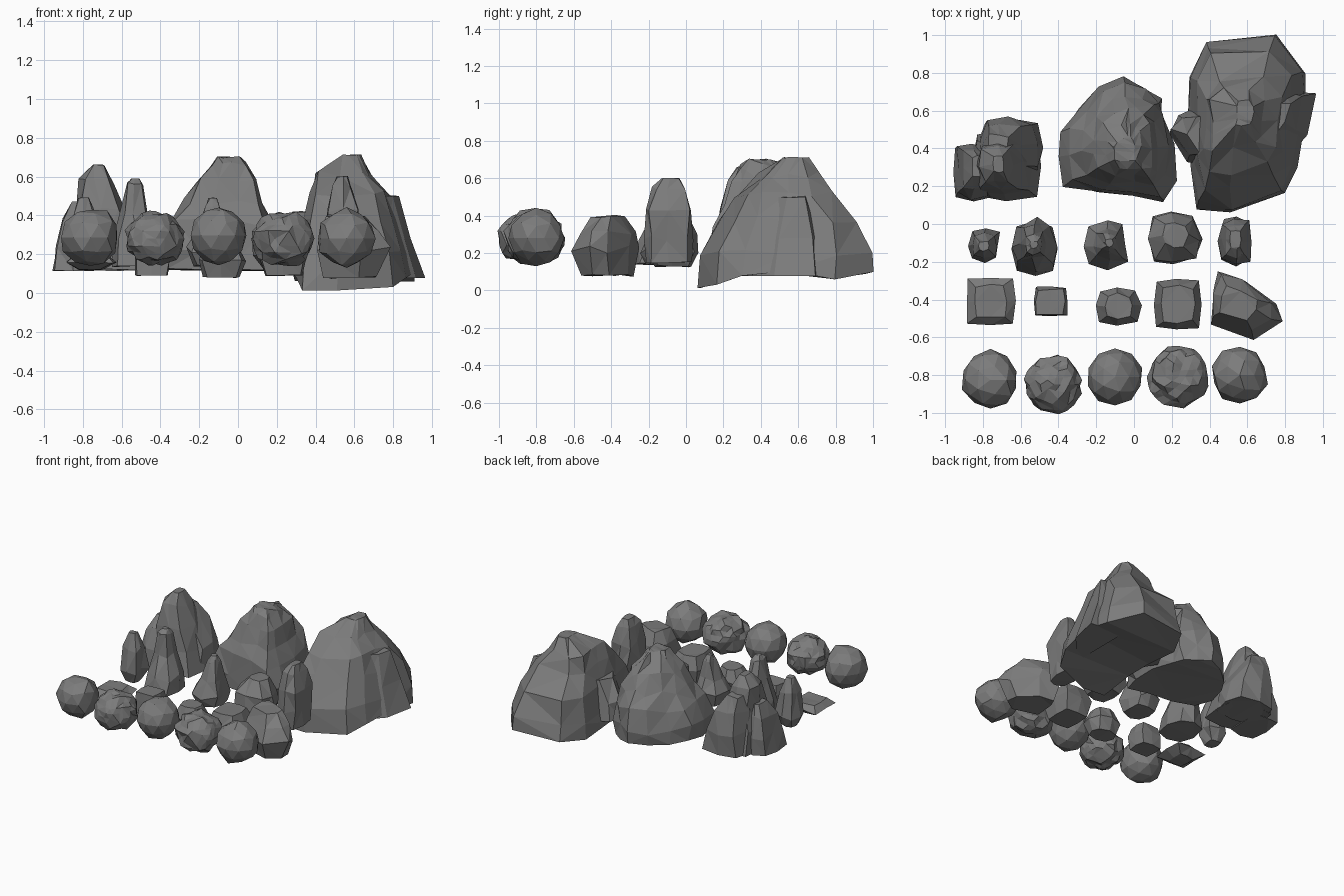
import bpy, bmesh, math, random
from mathutils import Vector, noise

random.seed(11)
stone = bpy.data.materials.new("dark_stone")
stone.diffuse_color = (0.2, 0.2, 0.2, 1)


def normalise(pts):
    xs, ys = zip(*pts)
    return [((x - min(xs)) / (max(xs) - min(xs)), (y - min(ys)) / (max(ys) - min(ys)))
            for x, y in pts]


def outline(n, power, jit, turn=0.0):
    # rounded-square footprint, normalised to 0..1
    pts = []
    for i in range(n):
        a = 2 * math.pi * i / n + turn
        c, s = math.cos(a), math.sin(a)
        r = (abs(c) ** power + abs(s) ** power) ** (-1 / power)
        r *= 1 - random.uniform(0, jit)
        pts.append((r * c, r * s))
    return normalise(pts)


def stack(bm, rings, foot, base=None, jit=0.018):
    # loft the footprint through rings of (z, x0, x1, y0, y1); base(y) shapes the underside
    loops = []
    for k, (z, x0, x1, y0, y1) in enumerate(rings):
        last = k == len(rings) - 1
        j = min(jit, 0.09 * (x1 - x0)) * (0.3 if k == 0 else 1)
        loop = []
        for u, v in foot:
            x, y = x0 + u * (x1 - x0), y0 + v * (y1 - y0)
            zz = base(y) if base and k == 0 else z
            loop.append(bm.verts.new((x + random.uniform(-j, j), y + random.uniform(-j, j),
                                      zz + random.uniform(-j, j) * (0.5 if last else 1.3))))
        loops.append(loop)
    n = len(foot)
    faces = []
    for a, b in zip(loops, loops[1:]):
        for i in range(n):
            faces.append(bm.faces.new((a[i], a[(i + 1) % n], b[(i + 1) % n], b[i])))
    faces += [bm.faces.new(loops[0][::-1]), bm.faces.new(loops[-1])]
    bmesh.ops.triangulate(bm, faces=faces)


def finish(name, bm):
    bmesh.ops.recalc_face_normals(bm, faces=bm.faces)
    me = bpy.data.meshes.new(name)
    bm.to_mesh(me)
    bm.free()
    me.materials.append(stone)
    bpy.context.collection.objects.link(bpy.data.objects.new(name, me))


def rock(name, *lobes):
    # each lobe is (rings, footprint[, base])
    bm = bmesh.new()
    for lobe in lobes:
        stack(bm, *lobe)
    finish(name, bm)


def boulder(name, centre, size, rough, fine):
    # chipped round boulder
    bm = bmesh.new()
    bmesh.ops.create_icosphere(bm, subdivisions=3 if fine else 2, radius=1)
    off = Vector((random.random() * 20, random.random() * 20, 3))
    for v in bm.verts:
        d = noise.noise(v.co * 2.6 + off)
        v.co *= 1.0 + rough * d
        v.co = Vector([centre[i] + v.co[i] * size[i] for i in range(3)])
    bmesh.ops.dissolve_limit(bm, angle_limit=math.radians(13), verts=bm.verts, edges=bm.edges)
    bmesh.ops.triangulate(bm, faces=bm.faces)
    finish(name, bm)


# large domed rock
dome = normalise([(-.37, .22), (-.2, .17), (0, .15), (.16, .12), (.2, .24), (.2, .42), (.15, .6),
                  (.13, .68), (.05, .74), (-.05, .78), (-.18, .72), (-.3, .62), (-.38, .5), (-.41, .37)])
rock("domed_rock", ([(.12, -.40, .19, .12, .77), (.22, -.41, .21, .11, .78), (.36, -.35, .18, .15, .74),
                     (.47, -.28, .14, .19, .69), (.58, -.22, .09, .23, .63), (.66, -.16, .04, .28, .55),
                     (.70, -.11, .01, .33, .46)], dome))

# large cliff rock with a slab on the right and a shoulder on the left
cliff = normalise([(.32, .08), (.5, .06), (.8, .16), (.86, .3), (.91, .55), (.91, .8), (.75, 1.0),
                   (.38, .96), (.28, .78), (.27, .5), (.29, .3)])
slab = normalise([(.78, .3), (.86, .36), (.93, .47), (.96, .69), (.87, .7), (.78, .68)])
shoulder = normalise([(.19, .48), (.28, .33), (.5, .3), (.5, .6), (.3, .6), (.24, .57)])


def underside(y):
    # lip at the front, arched middle
    return 0.01 + .09 * min(1, max(0, (y - .12) / .25)) - .04 * max(0, 1 - abs(y - .8) / .18)


rock("cliff_rock",
     ([(.05, .28, .91, .06, 1.0), (.2, .29, .88, .09, .98), (.38, .33, .83, .18, .93),
       (.51, .37, .77, .27, .79), (.62, .41, .69, .39, .72), (.71, .54, .63, .52, .65)],
      cliff, underside),
     ([(.08, .70, .96, .30, .70), (.3, .70, .90, .36, .69), (.50, .70, .83, .44, .65)], slab),
     ([(.13, .19, .5, .3, .6), (.28, .21, .5, .32, .6), (.42, .28, .5, .35, .58)], shoulder))

# twin-peaked rock: tall front tower, lower back and a side lobe
rock("twin_peak_rock",
     ([(.12, -.86, -.49, .12, .50), (.28, -.84, -.52, .15, .48), (.42, -.83, -.60, .18, .45),
       (.58, -.81, -.65, .22, .41), (.66, -.75, -.69, .27, .36)], outline(8, 4, .06)),
     ([(.12, -.83, -.48, .25, .56), (.28, -.81, -.50, .27, .56), (.44, -.80, -.60, .3, .53),
       (.54, -.78, -.66, .33, .48)], outline(8, 4, .06)),
     ([(.12, -.96, -.74, .12, .42), (.25, -.94, -.77, .14, .42), (.38, -.91, -.78, .18, .40),
       (.47, -.86, -.80, .25, .36)], outline(8, 5, .04)))

# row of upright standing stones
stones = {
    "slim_stone": [(.13, -.84, -.75, -.17, -.06), (.22, -.87, -.71, -.2, -.03),
                   (.38, -.86, -.73, -.18, -.05), (.49, -.82, -.77, -.14, -.09)],
    "flared_stone": [(.14, -.65, -.40, -.28, .02), (.26, -.63, -.42, -.24, .02),
                     (.41, -.6, -.46, -.19, -.01), (.56, -.58, -.49, -.16, -.05),
                     (.59, -.55, -.51, -.13, -.09)],
    "stepped_stone": [(.14, -.23, -.05, -.21, -.01), (.22, -.25, -.03, -.23, .01),
                      (.32, -.22, -.06, -.19, -.02), (.45, -.17, -.09, -.14, -.05),
                      (.49, -.15, -.11, -.12, -.08)],
    "stout_stone": [(.13, .13, .31, -.17, .03), (.21, .08, .35, -.21, .07),
                    (.30, .09, .34, -.20, .06), (.40, .16, .28, -.12, .0)],
    "tall_stone": [(.15, .46, .61, -.21, .03), (.28, .45, .62, -.22, .04),
                   (.42, .46, .62, -.21, .03), (.55, .48, .59, -.18, -.0),
                   (.60, .51, .57, -.13, -.03)],
}
for name, rings in stones.items():
    rock(name, (rings, outline(8, 3.5, .08)))

# row of low block stones
blocks = {
    "flat_slab": [(.12, -.82, -.70, -.48, -.34), (.16, -.89, -.63, -.54, -.28),
                  (.20, -.84, -.68, -.50, -.32)],
    "small_block": [(.09, -.53, -.36, -.49, -.33), (.19, -.53, -.35, -.49, -.33),
                    (.25, -.52, -.37, -.48, -.34)],
    "oval_block": [(.08, -.18, .01, -.51, -.36), (.17, -.21, .04, -.54, -.33),
                   (.26, -.16, -.01, -.50, -.37)],
    "square_block": [(.09, .14, .33, -.54, -.32), (.2, .11, .35, -.56, -.29),
                     (.3, .15, .32, -.52, -.33)],
}
for name, rings in blocks.items():
    rock(name, (rings, outline(8, 2.6 if "oval" in name else 7, .04), None, .008))
wedge = normalise([(.40, -.52), (.65, -.60), (.77, -.52), (.77, -.42), (.6, -.29), (.45, -.25), (.41, -.35)])
rock("wedge_block", ([(.08, .44, .71, -.56, -.28), (.22, .40, .77, -.60, -.25),
                      (.32, .42, .73, -.57, -.27), (.40, .46, .65, -.51, -.33)], wedge))

# front row of round boulders
for i, (x, y, z, rx, ry, rz, rough, fine) in enumerate([
        (-.76, -.825, .285, .15, .155, .15, .14, False), (-.425, -.85, .28, .15, .15, .14, .2, True),
        (-.10, -.81, .295, .145, .15, .15, .1, False), (.235, -.81, .28, .16, .155, .14, .2, True),
        (.56, -.80, .28, .15, .15, .15, .14, False)]):
    boulder("round_boulder_%d" % (i + 1), (x, y, z), (rx, ry, rz), rough, fine)
